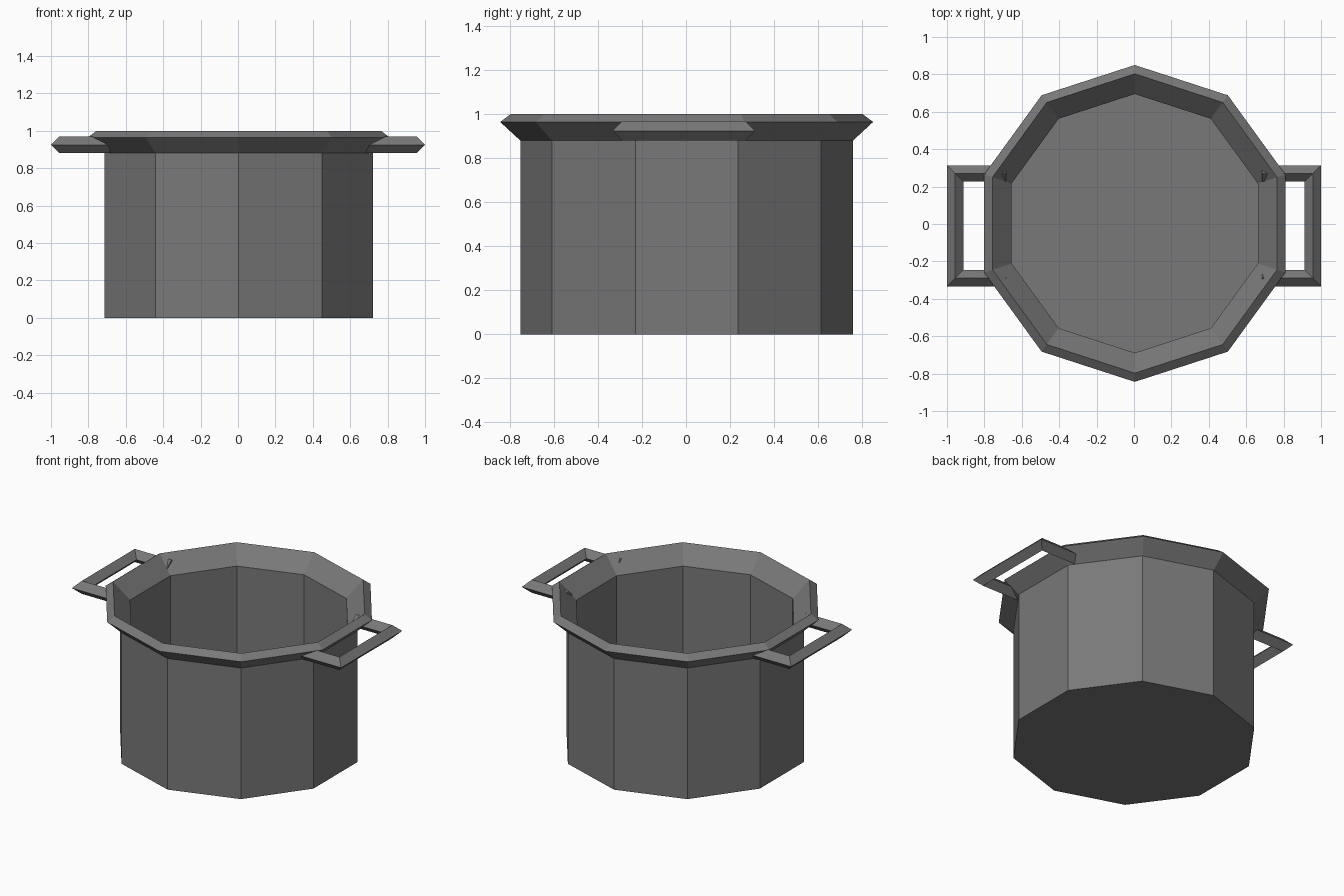
import bpy, bmesh, math

cube = bpy.data.objects.get("Cube")
if cube:
    bpy.data.objects.remove(cube, do_unlink=True)

# One flat grey metal
grey = bpy.data.materials.new("grey_metal")
grey.use_nodes = True
colour = (0.19, 0.19, 0.19, 1)
grey.diffuse_color = colour
grey.node_tree.nodes["Principled BSDF"].inputs["Base Color"].default_value = colour


def finish(bm, name):
    bmesh.ops.recalc_face_normals(bm, faces=bm.faces)
    mesh = bpy.data.meshes.new(name)
    bm.to_mesh(mesh)
    bm.free()
    mesh.materials.append(grey)
    ob = bpy.data.objects.new(name, mesh)
    bpy.context.collection.objects.link(ob)
    return ob


def skin(bm, rings, wrap):
    """Bridge matching rings of vertices and cap both ends."""
    for a, b in zip(rings, rings[1:]):
        for i in range(wrap):
            j = (i + 1) % wrap
            bm.faces.new((a[i], a[j], b[j], b[i]))
    bm.faces.new(rings[0])
    bm.faces.new(rings[-1])


# Ten-sided pot: outer wall, flared rim, inner slope, inner wall, floor
SIDES = 10
profile = [(0.755, 0), (0.755, 0.88), (0.847, 0.965), (0.80, 1.0),
           (0.692, 0.89), (0.692, 0.05)]
bm = bmesh.new()
rings = []
for r, z in profile:
    angles = [math.pi / 2 + math.tau * i / SIDES for i in range(SIDES)]
    rings.append([bm.verts.new((0.004 + r * math.cos(a), 0.003 + r * math.sin(a), z))
                  for a in angles])
skin(bm, rings, SIDES)
finish(bm, "pot")

# Bracket handles: a diamond section swept round two mitred corners
HALF, REACH, SPREAD, ROOT = 0.044, 0.956, 0.28, 0.685
section = [(HALF, 0), (0, HALF), (-HALF, 0), (0, -HALF)]
for name, side in (("left_handle", 1), ("right_handle", -1)):
    bm = bmesh.new()
    rings = []
    for end, at_root in ((-1, True), (-1, False), (1, False), (1, True)):
        rings.append([bm.verts.new((side * (ROOT if at_root else REACH + d),
                                    end * (SPREAD + d) - 0.01, 0.925 + h))
                      for d, h in section])
    skin(bm, rings, len(section))
    finish(bm, name)
